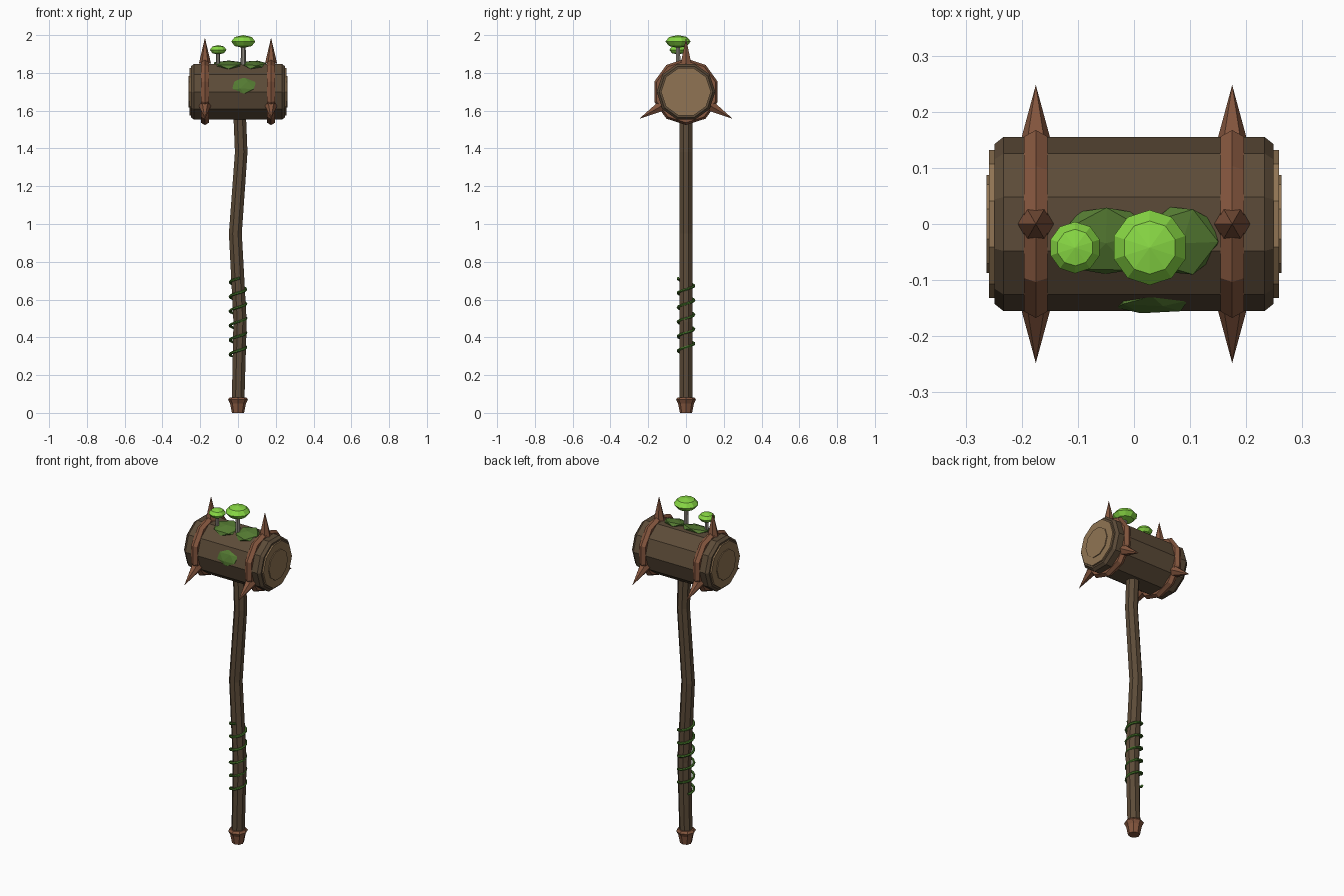
import bpy, bmesh, math
from mathutils import Matrix, Vector

if "Cube" in bpy.data.objects:
    bpy.data.objects.remove(bpy.data.objects["Cube"])


def lin(c):
    c /= 255
    return c / 12.92 if c <= 0.04045 else ((c + 0.055) / 1.055) ** 2.4


def material(name, r, g, b):
    m = bpy.data.materials.new(name)
    m.diffuse_color = (lin(r), lin(g), lin(b), 1)
    m.use_nodes = True
    m.node_tree.nodes["Principled BSDF"].inputs["Base Color"].default_value = m.diffuse_color
    return m


BARK = material("dark bark", 92, 75, 56)
WOOD = material("cut wood", 144, 116, 83)
RUST = material("thorn brown", 132, 86, 62)
VINE = material("vine green", 70, 118, 42)
MOSS = material("moss green", 84, 122, 50)
CAP = material("bright green cap", 136, 216, 68)
STEM = material("grey stem", 140, 135, 125)

# local z -> world x, local x -> world y, local y -> world z
ALONG_X = Matrix(((0, 0, 1), (1, 0, 0), (0, 1, 0))).to_4x4()


def finish(name, bm, mat, matrix=Matrix()):
    bm.transform(matrix)
    bmesh.ops.recalc_face_normals(bm, faces=bm.faces)
    me = bpy.data.meshes.new(name)
    bm.to_mesh(me)
    bm.free()
    me.materials.append(mat)
    ob = bpy.data.objects.new(name, me)
    bpy.context.collection.objects.link(ob)
    return ob


def rings(name, profile, sides, mat, matrix=Matrix(), phase=0.0, loop=False):
    """Stack rings given as (radius, z, x offset); cap the ends or close the loop."""
    bm = bmesh.new()
    rows = []
    for r, z, dx in profile:
        rows.append([bm.verts.new((dx + r * math.cos(phase + 2 * math.pi * k / sides),
                                   r * math.sin(phase + 2 * math.pi * k / sides), z))
                     for k in range(sides)])
    pairs = list(zip(rows, rows[1:])) + ([(rows[-1], rows[0])] if loop else [])
    for a, b in pairs:
        for k in range(sides):
            j = (k + 1) % sides
            bm.faces.new((a[k], a[j], b[j], b[k]))
    if not loop:
        bm.faces.new(rows[0][::-1])
        bm.faces.new(rows[-1])
    return finish(name, bm, mat, matrix)


def cone(name, base, tip, r, sides, mat, side_axis):
    base, tip = Vector(base), Vector(tip)
    z = (tip - base).normalized()
    x = Vector(side_axis)
    rot = Matrix((x, z.cross(x), z)).transposed().to_4x4()
    bm = bmesh.new()
    h = (tip - base).length
    ring = [bm.verts.new((r * math.cos(2 * math.pi * k / sides),
                          r * math.sin(2 * math.pi * k / sides), 0)) for k in range(sides)]
    top = bm.verts.new((0, 0, h))
    bm.faces.new(ring[::-1])
    for k in range(sides):
        bm.faces.new((ring[k], ring[(k + 1) % sides], top))
    finish(name, bm, mat, Matrix.Translation(base) @ rot)


def blob(name, centre, size, mat, tilt=0.0, turn=0.0):
    bm = bmesh.new()
    bmesh.ops.create_icosphere(bm, subdivisions=1, radius=1)
    m = (Matrix.Translation(centre) @ Matrix.Rotation(tilt, 4, 'X')
         @ Matrix.Diagonal((*size, 1)) @ Matrix.Rotation(turn, 4, 'Z'))
    finish(name, bm, mat, m)


HZ = 1.70
HEAD = Matrix.Translation((0, 0, HZ)) @ ALONG_X

# log head with chamfered ends, and stepped cut wood ends
rings("log_head", [(0.142, -0.249, 0), (0.155, -0.233, 0),
                   (0.155, 0.233, 0), (0.142, 0.249, 0)], 10, BARK, HEAD)
rings("cut_ends", [(0.132, -0.258, 0), (0.132, 0.258, 0)], 10, WOOD, HEAD)
rings("cut_end_cores", [(0.087, -0.263, 0), (0.087, 0.263, 0)], 10, WOOD, HEAD)

# thorny bands: ring plus three spikes each
for side, x in (("left", -0.175), ("right", 0.175)):
    tube = [(0.152 + 0.024 * math.cos(a), x + 0.024 * math.sin(a), 0)
            for a in (math.pi * k / 3 for k in range(6))]
    rings(side + "_band", tube, 10, RUST, HEAD, math.pi / 2, True)
    for i, deg in enumerate((90, 210, 330)):
        d = Vector((0, math.cos(math.radians(deg)), math.sin(math.radians(deg))))
        c = Vector((x, 0, HZ))
        cone(f"{side}_thorn_{i + 1}", c + d * 0.15, c + d * 0.286, 0.032, 6, RUST, (1, 0, 0))

# crooked handle
rings("handle", [(0.036, 0.04, 0), (0.038, 0.48, 0.011), (0.037, 0.95, -0.014),
                 (0.036, 1.38, 0.017), (0.036, 1.60, 0.008)], 8, BARK, phase=math.pi / 8)

# pommel
rings("pommel", [(0.032, 0, 0), (0.042, 0.05, 0), (0.053, 0.07, 0), (0.044, 0.082, 0)], 8, RUST)

# vine wound around the grip
curve = bpy.data.curves.new("grip_vine", 'CURVE')
curve.dimensions = '3D'
curve.bevel_depth = 0.007
curve.bevel_resolution = 1
curve.use_fill_caps = True
N, TURNS = 66, 5.4
sp = curve.splines.new('POLY')
sp.points.add(N)
for i, p in enumerate(sp.points):
    t = i / N
    a = math.radians(140) + t * TURNS * 2 * math.pi
    p.co = (0.043 * math.cos(a), 0.043 * math.sin(a), 0.301 + 0.413 * t, 1)
curve.materials.append(VINE)
vine = bpy.data.objects.new("grip_vine", curve)
bpy.context.collection.objects.link(vine)
bpy.context.view_layer.objects.active = vine
vine.select_set(True)
bpy.ops.object.convert(target='MESH')
for f in vine.data.polygons:
    f.use_smooth = False

# moss patches on the top and the front
blob("top_moss_left", (-0.05, -0.03, 1.843), (0.09, 0.07, 0.02), MOSS, 0.22, 0.3)
blob("top_moss_right", (0.085, -0.03, 1.843), (0.073, 0.07, 0.02), MOSS, 0.22)
blob("front_moss", (0.032, -0.143, 1.733), (0.071, 0.012, 0.046), MOSS, math.radians(-18))

# mushrooms
for name, x, r, h, z, sr in (("large", 0.028, 0.067, 0.034, 1.966, 0.014),
                             ("small", -0.105, 0.046, 0.025, 1.922, 0.011)):
    at = Matrix.Translation((x, -0.042, 0))
    rings(name + "_mushroom_stem", [(sr, 1.82, 0), (sr * 0.9, z, 0)], 6, STEM, at)
    bm = bmesh.new()
    bmesh.ops.create_uvsphere(bm, u_segments=10, v_segments=4, radius=1)
    finish(name + "_mushroom_cap", bm, CAP,
           Matrix.Translation((x, -0.042, z)) @ Matrix.Diagonal((r, r, h, 1)))
